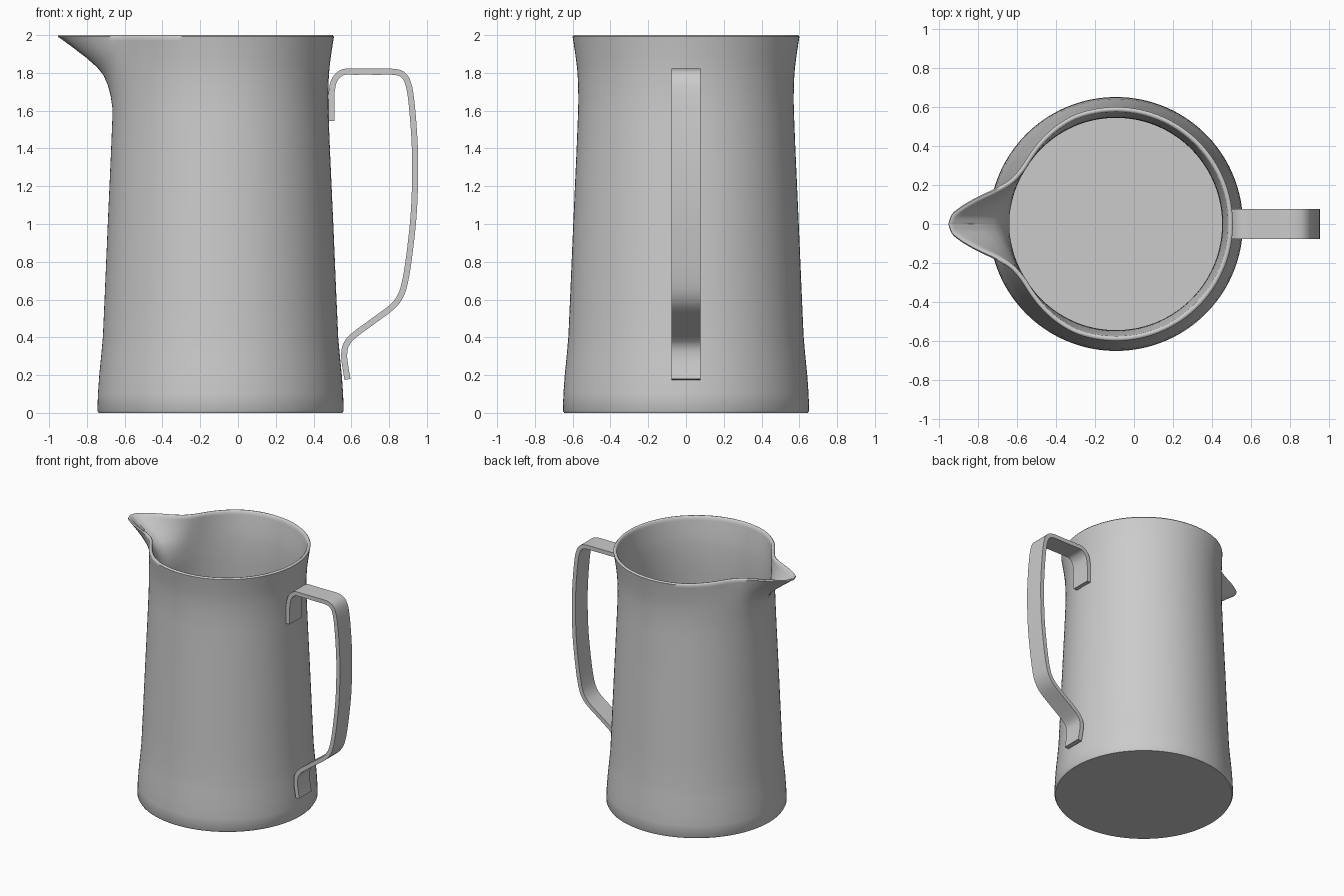
import bpy, bmesh, math
from mathutils import Vector

if "Cube" in bpy.data.objects:
    bpy.data.objects.remove(bpy.data.objects["Cube"])

metal = bpy.data.materials.new("satin grey")
metal.use_nodes = True
metal.diffuse_color = (0.6, 0.6, 0.6, 1)
metal.node_tree.nodes["Principled BSDF"].inputs["Base Color"].default_value = (0.6, 0.6, 0.6, 1)


def finish(name, bm, angle):
    bmesh.ops.recalc_face_normals(bm, faces=bm.faces)
    me = bpy.data.meshes.new(name)
    bm.to_mesh(me)
    bm.free()
    me.materials.append(metal)
    ob = bpy.data.objects.new(name, me)
    bpy.context.collection.objects.link(ob)
    bpy.ops.object.select_all(action='DESELECT')
    ob.select_set(True)
    bpy.context.view_layer.objects.active = ob
    bpy.ops.object.shade_smooth_by_angle(angle=math.radians(angle))
    return ob


def smooth_path(pts, steps):
    """Catmull-Rom curve through 2D points."""
    p = [Vector(q) for q in pts]
    p = [2 * p[0] - p[1]] + p + [2 * p[-1] - p[-2]]
    out = []
    for a, b, c, d in zip(p, p[1:], p[2:], p[3:]):
        for i in range(steps):
            t = i / steps
            out.append(0.5 * (2 * b + (c - a) * t + (2 * a - 5 * b + 4 * c - d) * t * t
                              + (3 * b - a - 3 * c + d) * t ** 3))
    return out + [p[-2]]


def lookup(table, x):
    """Linear interpolation in a table of (x, value)."""
    for (x0, v0), (x1, v1) in zip(table, table[1:]):
        if x <= x1:
            return v0 + (v1 - v0) * max(0, x - x0) / (x1 - x0)
    return table[-1][1]


# Jug body: round wall that blends into a flared rim with a pouring spout
CX, WALL, HALF = -0.0925, 0.025, 72
WALL_R = [(0, 0.645), (0.012, 0.652), (0.1, 0.649), (0.2, 0.642), (0.3, 0.632), (0.4, 0.623),
          (0.6, 0.614), (1.0, 0.597), (1.4, 0.579), (1.65, 0.569), (2.0, 0.566)]
BLEND = [(1.55, 0), (1.62, 0.01), (1.68, 0.045), (1.74, 0.1), (1.79, 0.18), (1.83, 0.29),
         (1.88, 0.48), (1.93, 0.70), (1.97, 0.88), (1.99, 0.98), (2.0, 1)]
# rim radius by angle away from the spout
RIM = [(q.x, q.y) for q in smooth_path(
    [(0, 0.866), (3.4, 0.849), (6, 0.812), (10.6, 0.735), (16, 0.653), (22.5, 0.592),
     (30, 0.569), (38, 0.570), (50, 0.582), (65, 0.597), (80, 0.601), (180, 0.601)], 5)]

angles = [math.copysign(abs(i / HALF) ** 1.4, i) * 180 for i in range(-HALF, HALF)]
N = len(angles)


def ring_points(z, inset):
    base, w = lookup(WALL_R, z), lookup(BLEND, z)
    pts = []
    for a in angles:
        r = base + (lookup(RIM, abs(a)) - base) * w
        t = math.pi + math.radians(a)
        pts.append(Vector((CX + r * math.cos(t), r * math.sin(t))))
    out = []
    for i, p in enumerate(pts):
        d = (pts[(i + 1) % N] - pts[i - 1]).normalized()
        q = p + Vector((-d.y, d.x)) * inset
        out.append(q)
    return out


heights = [0, 0.012, 0.1, 0.2, 0.3, 0.4, 0.6, 1.0, 1.4, 1.55, 1.62, 1.68, 1.74, 1.79, 1.83,
           1.88, 1.93, 1.97, 1.992]
section = [(z, z, 0) for z in heights]                       # outside, going up
section += [(2.0, 2.0, WALL * 0.3), (2.0, 2.0, WALL * 0.7)]  # rounded lip
section += [(z, z, WALL) for z in reversed(heights[2:])]     # inside, going down
section += [(0.03, 0.03, WALL)]

bm = bmesh.new()
rings = [[bm.verts.new((p.x, p.y, z)) for p in ring_points(s, inset)] for s, z, inset in section]
for a, b in zip(rings, rings[1:]):
    for i in range(N):
        j = (i + 1) % N
        bm.faces.new((a[i], a[j], b[j], b[i]))
bm.faces.new(rings[0])    # underside
bm.faces.new(rings[-1])   # inner floor
finish("jug_body", bm, 50)

# Handle: bent flat strap swept along a side path (x, z)
path = smooth_path([(0.494, 1.545), (0.494, 1.63), (0.496, 1.70), (0.512, 1.765), (0.555, 1.803),
                    (0.62, 1.806), (0.74, 1.806), (0.83, 1.805), (0.875, 1.788), (0.902, 1.74),
                    (0.919, 1.64), (0.934, 1.45), (0.938, 1.28), (0.93, 1.05), (0.905, 0.82),
                    (0.881, 0.68), (0.855, 0.61), (0.81, 0.556), (0.71, 0.482), (0.61, 0.407),
                    (0.572, 0.36), (0.562, 0.305), (0.569, 0.24), (0.58, 0.177)], 4)
T, W = 0.016, 0.077
bm = bmesh.new()
loops = []
for i, p in enumerate(path):
    d = (path[min(i + 1, len(path) - 1)] - path[max(i - 1, 0)]).normalized()
    n = Vector((-d.y, d.x)) * T
    loops.append([bm.verts.new((p.x + s * n.x, y, p.y + s * n.y))
                  for s, y in ((-1, -W), (1, -W), (1, W), (-1, W))])
for a, b in zip(loops, loops[1:]):
    for i in range(4):
        j = (i + 1) % 4
        bm.faces.new((a[i], a[j], b[j], b[i]))
bm.faces.new(loops[0])
bm.faces.new(loops[-1])
finish("handle", bm, 40)
